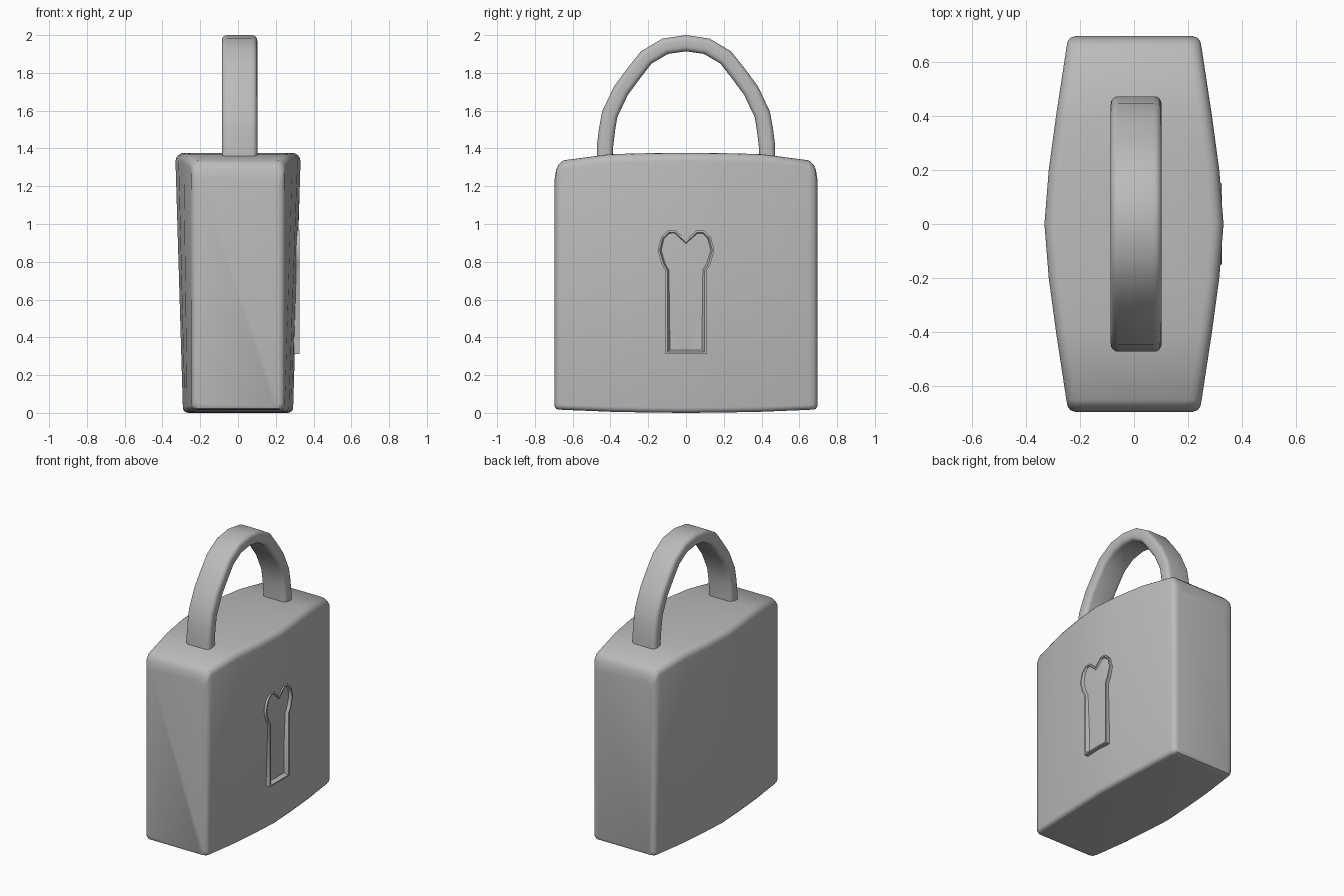
import bpy, bmesh, math
from mathutils import Vector

if "Cube" in bpy.data.objects:
    bpy.data.objects.remove(bpy.data.objects["Cube"])

metal = bpy.data.materials.new("grey_metal")
metal.diffuse_color = (0.5, 0.5, 0.5, 1)
metal.use_nodes = True
metal.node_tree.nodes["Principled BSDF"].inputs["Base Color"].default_value = metal.diffuse_color


def finish(name, bm, angle):
    bmesh.ops.recalc_face_normals(bm, faces=bm.faces)
    me = bpy.data.meshes.new(name)
    bm.to_mesh(me)
    bm.free()
    ob = bpy.data.objects.new(name, me)
    bpy.context.collection.objects.link(ob)
    me.materials.append(metal)
    bpy.ops.object.select_all(action='DESELECT')
    ob.select_set(True)
    bpy.context.view_layer.objects.active = ob
    bpy.ops.object.shade_smooth_by_angle(angle=math.radians(angle))
    return ob


def loft(bm, sections, cap_end=True):
    rings = [[bm.verts.new(p) for p in s] for s in sections]
    for a, b in zip(rings, rings[1:]):
        n = len(a)
        for i in range(n):
            bm.faces.new((a[i], a[(i + 1) % n], b[(i + 1) % n], b[i]))
    bm.faces.new(rings[0])
    if cap_end:
        bm.faces.new(rings[-1])


def arc(cx, cz, r, start, n=4):
    return [(cx + r * math.cos(math.radians(start + 90 * i / n)),
             cz + r * math.sin(math.radians(start + 90 * i / n))) for i in range(n + 1)]


# Body: rounded sections along y, widest in the middle
# y, half width at top, half width at bottom, bottom z, top z
half = [(0.695, .215, .215, .035, 1.24), (0.688, .235, .235, .022, 1.285),
        (0.675, .245, .243, .018, 1.315), (0.65, .25, .248, .016, 1.337),
        (0.40, .288, .27, .006, 1.370), (0.20, .315, .282, .002, 1.375)]
stations = ([(-h[0],) + h[1:] for h in half] + [(0, .331, .292, 0, 1.377)]
            + half[::-1])
sections = []
for y, wt, wb, z0, z1 in stations:
    rt, rb = 0.045, 0.028
    pts = (arc(wt - rt, z1 - rt, rt, 0) + arc(rt - wt, z1 - rt, rt, 90)
           + arc(rb - wb, z0 + rb, rb, 180) + arc(wb - rb, z0 + rb, rb, 270))
    sections.append([(x, y, z) for x, z in pts])
bm = bmesh.new()
loft(bm, sections)
finish("lock_body", bm, 40)

# Shackle: flat rounded bar swept along an arch
leg = [(.43, 1.30), (.428, 1.42), (.418, 1.50), (.404, 1.58), (.345, 1.705),
       (.275, 1.80), (.21, 1.882), (.11, 1.941)]
path = [Vector((0, -y, z)) for y, z in leg] + [Vector((0, 0, 1.957))] \
    + [Vector((0, y, z)) for y, z in leg[::-1]]
hw, ht, r = 0.094, 0.043, 0.028
profile = (arc(hw - r, ht - r, r, 0) + arc(r - hw, ht - r, r, 90)
           + arc(r - hw, r - ht, r, 180) + arc(hw - r, r - ht, r, 270))
sections = []
for i, p in enumerate(path):
    t = (path[min(i + 1, len(path) - 1)] - path[max(i - 1, 0)]).normalized()
    nrm = Vector((0, -t.z, t.y))
    sections.append([p + nrm * b + Vector((a + 0.008, 0, 0)) for a, b in profile])
bm = bmesh.new()
loft(bm, sections)
finish("shackle", bm, 50)

# Keyhole: raised thin rim with a shallow recess
side = [(.108, .312), (.108, .75), (.128, .785), (.15, .86), (.132, .93), (.095, .966), (.055, .966)]
outline = [Vector(p) for p in side] + [Vector((0, .915))] \
    + [Vector((-y, z)) for y, z in side[::-1]]


def inset(loop, d):
    out = []
    for i, p in enumerate(loop):
        a = (p - loop[i - 1]).normalized()
        b = (loop[(i + 1) % len(loop)] - p).normalized()
        na, nb = Vector((-a.y, a.x)), Vector((-b.y, b.x))
        m = (na + nb).normalized()
        out.append(p + m * d / max(m.dot(na), 0.5))
    return out


layers = [(0.25, 0), (0.326, 0), (0.326, 0.01), (0.30, 0.022)]
bm = bmesh.new()
loft(bm, [[(x, p.x, p.y) for p in inset(outline, d)] for x, d in layers])
finish("keyhole_rim", bm, 35)
